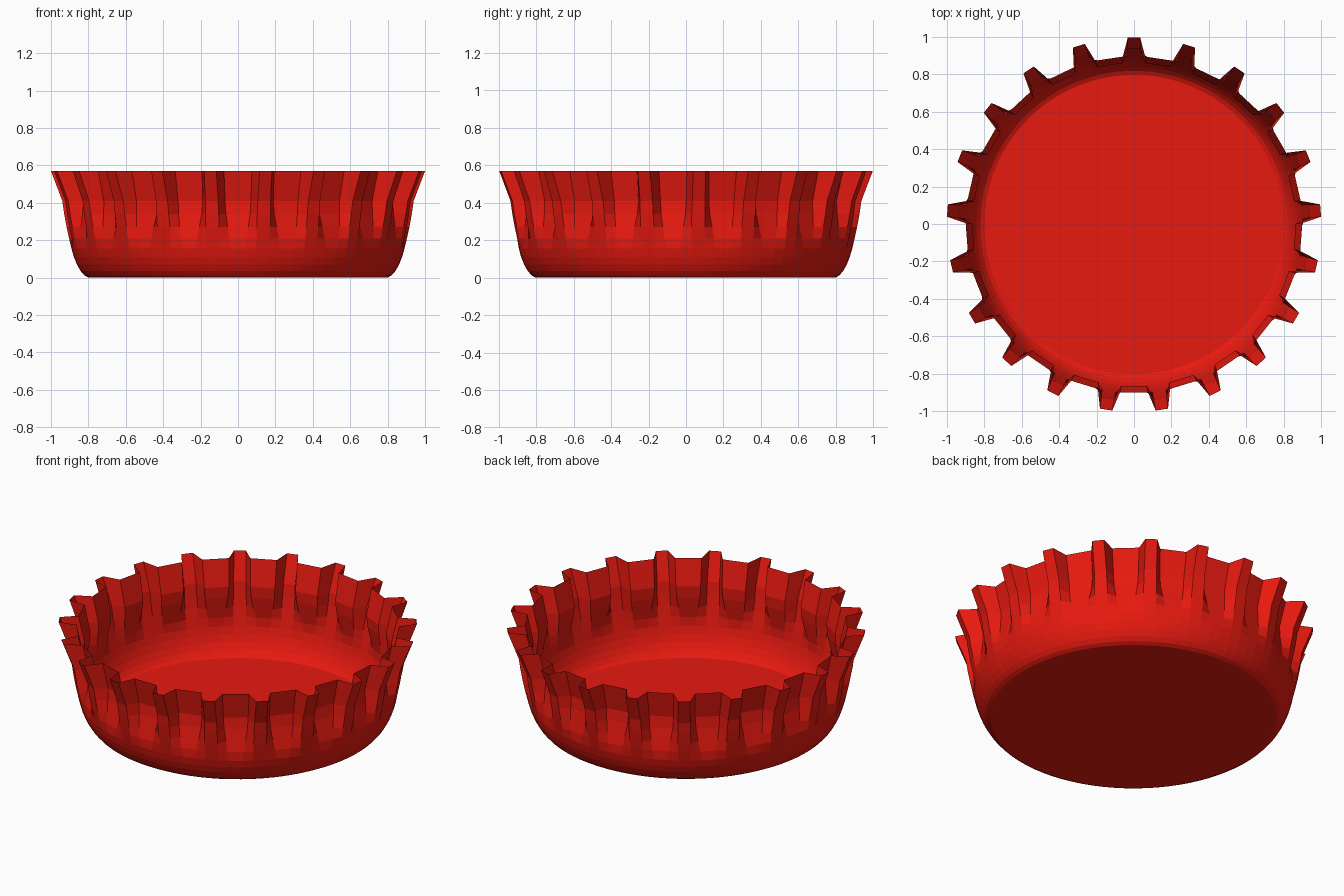
import bpy, bmesh
from math import sin, cos, radians, pi

if "Cube" in bpy.data.objects:
    bpy.data.objects.remove(bpy.data.objects["Cube"])

TEETH = 21
PITCH = 2 * pi / TEETH
# (height, valley radius, tooth radius, tooth-tip half angle, tooth-base half angle)
RINGS = [
    (0.000, 0.800, 0.800, 2.14, 6.43),
    (0.012, 0.822, 0.822, 2.14, 6.43),
    (0.035, 0.842, 0.842, 2.14, 6.43),
    (0.070, 0.862, 0.862, 2.14, 6.43),
    (0.110, 0.878, 0.878, 2.14, 6.43),
    (0.155, 0.890, 0.891, 2.14, 6.2),
    (0.210, 0.892, 0.904, 2.2, 5.6),
    (0.270, 0.882, 0.917, 2.3, 5.0),
    (0.340, 0.870, 0.930, 2.2, 4.3),
    (0.410, 0.865, 0.940, 2.1, 4.0),
    (0.570, 0.900, 1.001, 1.9, 3.8),
]

bm = bmesh.new()


def ring(z, valley, tooth, tip, base):
    """One fluted loop: two tip and two valley points per tooth."""
    verts = []
    for i in range(TEETH):
        mid = pi / 2 + i * PITCH
        for off, r in ((-base, valley), (-tip, tooth), (tip, tooth), (base, valley)):
            a = mid + radians(off)
            verts.append(bm.verts.new((r * cos(a), r * sin(a) - 0.003, z)))
    return verts


# Thin pressed sheet: flat disc, rounded shoulder, flared crimped skirt
loops = [ring(*r) for r in RINGS]
bm.faces.new(loops[0])
for lo, hi in zip(loops, loops[1:]):
    n = len(lo)
    for i in range(n):
        j = (i + 1) % n
        bm.faces.new((lo[i], lo[j], hi[j], hi[i]))
bmesh.ops.recalc_face_normals(bm, faces=bm.faces)
if loops[0][0].link_faces and next(f for f in bm.faces if len(f.verts) > 4).normal.z > 0:
    bmesh.ops.reverse_faces(bm, faces=bm.faces)

mesh = bpy.data.meshes.new("crimped_cap")
bm.to_mesh(mesh)
bm.free()
cap = bpy.data.objects.new("crimped_cap", mesh)
bpy.context.collection.objects.link(cap)

# Red paint
red = bpy.data.materials.new("red_paint")
red.diffuse_color = (0.8, 0.01, 0.005, 1)
red.use_nodes = True
red.node_tree.nodes["Principled BSDF"].inputs["Base Color"].default_value = red.diffuse_color
mesh.materials.append(red)
